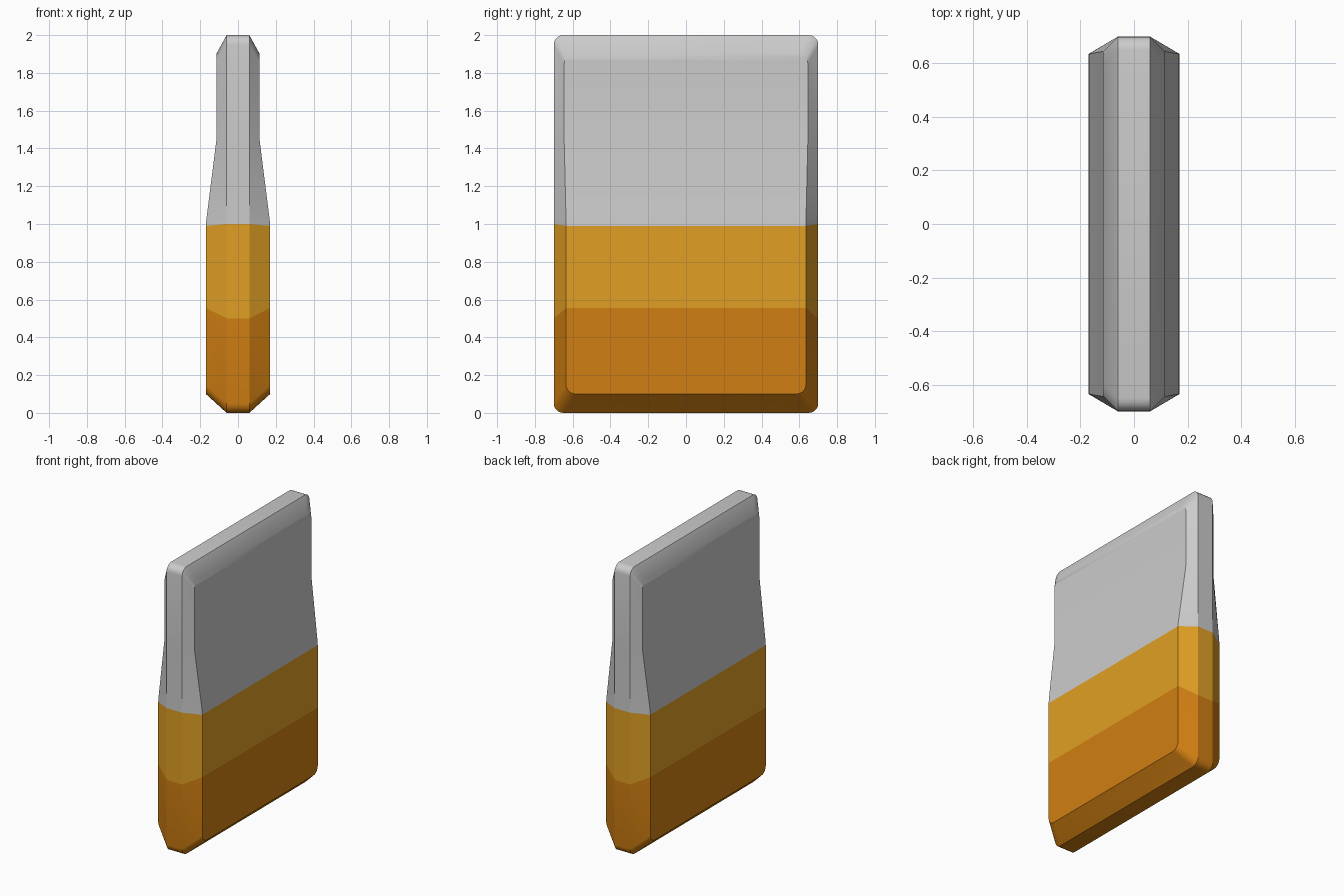
import bpy, bmesh, math

if "Cube" in bpy.data.objects:
    bpy.data.objects.remove(bpy.data.objects["Cube"])

RIM = 0.06  # half width of the flat rim


def corner(yo, zo, yi, zi, x, r, up):
    """Rows (y_outer, z_outer, y_inner, z_inner, x_inner) round a corner, from the end inwards."""
    rows = []
    s = -1 if up else 1
    for i in range(6):
        a = math.pi / 2 * i / 5
        dy, dz = r * (1 - math.sin(a)), r * (1 - math.cos(a))
        rows.append((yo - dy, zo + s * dz, yi - dy, zi + s * dz, x))
    return rows


def loft(name, rows, cap=None, colour=None):
    """Loft eight-sided rings; cap names the row closed off as an outer end."""
    bm = bmesh.new()
    rings = []
    for yo, zo, yi, zi, x in rows:
        pts = [(RIM, yo, zo), (x, yi, zi), (x, -yi, zi), (RIM, -yo, zo),
               (-RIM, -yo, zo), (-x, -yi, zi), (-x, yi, zi), (-RIM, yo, zo)]
        rings.append([bm.verts.new(p) for p in pts])
    for a, b in zip(rings, rings[1:]):
        for i in range(8):
            j = (i + 1) % 8
            bm.faces.new((a[i], a[j], b[j], b[i]))
    if cap is not None:
        r = rings[cap]
        for ids in ((0, 1, 2, 3), (0, 3, 4, 7), (4, 5, 6, 7)):
            bm.faces.new([r[i] for i in ids])
    bmesh.ops.recalc_face_normals(bm, faces=bm.faces)
    # an open shell is oriented by its +x face
    bm.faces.ensure_lookup_table()
    side = max(bm.faces, key=lambda f: f.calc_center_median().x)
    if side.normal.x < 0:
        bmesh.ops.reverse_faces(bm, faces=bm.faces)
    mesh = bpy.data.meshes.new(name)
    bm.to_mesh(mesh)
    bm.free()
    ob = bpy.data.objects.new(name, mesh)
    bpy.context.collection.objects.link(ob)
    if colour:
        mat = bpy.data.materials.new(name + "_colour")
        mat.diffuse_color = (*colour, 1)
        mat.use_nodes = True
        mat.node_tree.nodes["Principled BSDF"].inputs["Base Color"].default_value = mat.diffuse_color
        mesh.materials.append(mat)
    bpy.ops.object.select_all(action='DESELECT')
    ob.select_set(True)
    bpy.context.view_layer.objects.active = ob
    bpy.ops.object.shade_smooth_by_angle(angle=math.radians(28))


# shared seams between the parts
low_seam = (0.70, 0.50, 0.635, 0.555, 0.17)
high_seam = (0.70, 1.00, 0.635, 0.99, 0.17)

# dark lower end
loft("lower_end", corner(0.70, 0, 0.635, 0.10, 0.17, 0.05, False) + [low_seam],
     0, (0.63, 0.21, 0.006))

# lighter middle band
loft("middle_band", [low_seam, high_seam], None, (0.75, 0.35, 0.018))

# grey upper body, tapering to a thinner blade
top = corner(0.70, 2.0, 0.645, 1.90, 0.115, 0.05, True)[::-1]
loft("upper_body", [high_seam, (0.70, 1.07, 0.635, 1.02, 0.168),
                    (0.70, 1.42, 0.645, 1.44, 0.115)] + top, -1)
